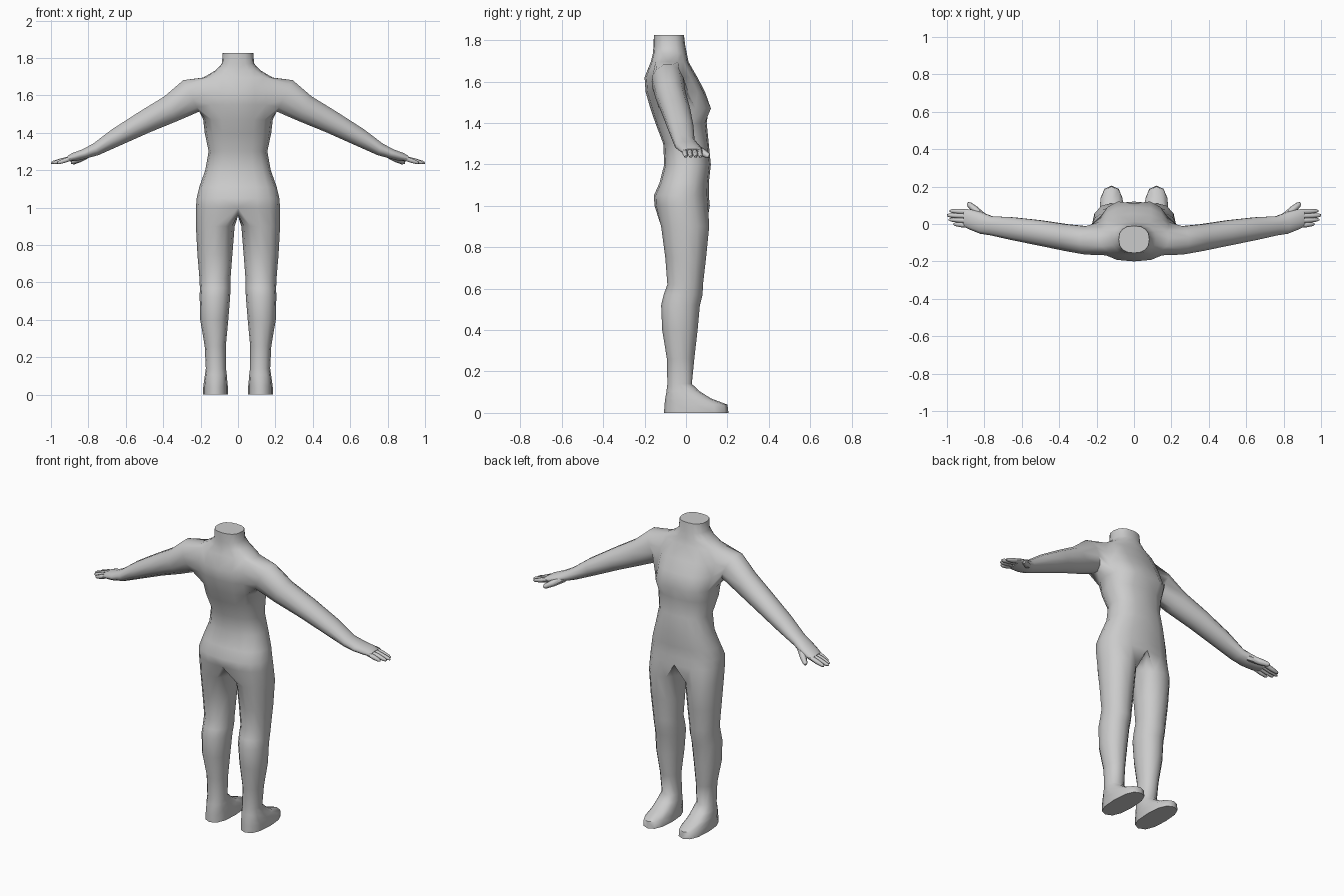
import bpy, bmesh, math
from mathutils import Vector

if "Cube" in bpy.data.objects:
    bpy.data.objects.remove(bpy.data.objects["Cube"])

grey = bpy.data.materials.new("plain_grey")
grey.diffuse_color = (0.6, 0.6, 0.6, 1)
grey.use_nodes = True
grey.node_tree.nodes["Principled BSDF"].inputs["Base Color"].default_value = grey.diffuse_color


def spow(v, p):
    return math.copysign(abs(v) ** p, v)


def skin(bm, a, b, closed=True):
    """Quads between two rows of vertices."""
    n = len(a)
    for i in range(n if closed else n - 1):
        j = (i + 1) % n
        bm.faces.new((a[i], a[j], b[j], b[i]))


def finish(bm, name, angle):
    bmesh.ops.recalc_face_normals(bm, faces=bm.faces)
    mesh = bpy.data.meshes.new(name)
    bm.to_mesh(mesh)
    bm.free()
    mesh.materials.append(grey)
    mesh.shade_smooth()
    mesh.set_sharp_from_angle(angle=math.radians(angle))
    ob = bpy.data.objects.new(name, mesh)
    bpy.context.collection.objects.link(ob)
    mirror = ob.modifiers.new("Mirror", 'MIRROR')
    mirror.merge_threshold = 0.0005
    return ob


bm = bmesh.new()

# torso: half rings from hips to neck (z, half width, back y, front y)
TORSO = [
    (1.00, .225, -.152, .115), (1.05, .221, -.155, .11), (1.11, .207, -.128, .11),
    (1.20, .175, -.105, .12), (1.30, .157, -.11, .11), (1.40, .178, -.148, .10),
    (1.47, .186, -.172, .13), (1.55, .195, -.195, .092), (1.62, .198, -.20, .055),
    (1.695, .185, -.17, .012), (1.735, .118, -.16, .004), (1.77, .086, -.157, -.003),
    (1.825, .082, -.155, -.01)]
rows = []
for z, w, yb, yf in TORSO:
    row = []
    for i in range(9):
        t = math.pi * (i / 8 - .5)
        x = 0 if i in (0, 8) else w * math.cos(t) ** .8
        y = (yb + yf) / 2 + (yf - yb) / 2 * spow(math.sin(t), .85)
        if z == 1.47 and i == 8:
            y -= .02                      # dip between the breasts
        row.append(bm.verts.new((x, y, z)))
    rows.append(row)

# leave a 3 x 3 opening at the side for the arm
LOW, HIGH, BACK, FRONT = 6, 9, 2, 5
for r in range(len(rows) - 1):
    for i in range(8):
        if not (LOW <= r < HIGH and BACK <= i < FRONT):
            bm.faces.new((rows[r][i], rows[r][i + 1], rows[r + 1][i + 1], rows[r + 1][i]))
bm.faces.new(rows[-1])                    # neck cap

# arm and palm: rings along the arm (x, y, z, radius y, radius up)
ARM = [
    (.25, -.088, 1.597, .078, .095), (.36, -.073, 1.528, .074, .075),
    (.50, -.048, 1.457, .070, .062), (.65, -.025, 1.376, .063, .049),
    (.76, -.010, 1.311, .053, .034), (.82, .006, 1.287, .060, .027),
    (.875, .024, 1.270, .056, .024), (.905, .030, 1.261, .048, .016)]
prev = ([rows[LOW][i] for i in range(BACK, FRONT)]
        + [rows[r][FRONT] for r in range(LOW, HIGH)]
        + [rows[HIGH][i] for i in range(FRONT, BACK, -1)]
        + [rows[r][BACK] for r in range(HIGH, LOW, -1)])
for x, y, z, ry, rz in ARM:
    ring = []
    for k in range(12):
        a = math.radians(225 + 30 * k)
        up = rz * math.sin(a) * 1.03
        ring.append(bm.verts.new((x + .45 * up, y + ry * math.cos(a), z + .89 * up)))
    skin(bm, prev, ring)
    prev = ring
bm.faces.new(prev)

# leg and foot: rings going down (z, inner x, outer x, back y, front y)
LEG = [
    (.90, .018, .225, -.12, .112), (.75, .030, .217, -.10, .097),
    (.62, .040, .206, -.09, .082), (.57, .040, .204, -.108, .080),
    (.52, .042, .205, -.12, .067), (.40, .052, .202, -.115, .056),
    (.26, .065, .178, -.092, .040), (.14, .064, .172, -.09, .028),
    (.105, .060, .177, -.094, .065), (.07, .057, .182, -.10, .12),
    (.04, .054, .186, -.104, .20), (.0, .054, .186, -.106, .205)]
crotch = [bm.verts.new(c) for c in ((0, .06, .972), (0, -.02, .955), (0, -.10, .965))]
prev = rows[0] + crotch
for z, xi, xo, yb, yf in LEG:
    p = .8 if z < .12 else .95
    ring = []
    for k in range(12):
        a = math.radians(-120 + 30 * k)
        ring.append(bm.verts.new(((xi + xo) / 2 + (xo - xi) / 2 * spow(math.cos(a), p),
                                  (yb + yf) / 2 + (yf - yb) / 2 * spow(math.sin(a), p), z)))
    skin(bm, prev, ring)
    prev = ring
bm.faces.new(prev)                        # sole
finish(bm, "body", 55)


# fingers and thumb: tapered six-sided tubes
def digit(name, start, end, r):
    b = bmesh.new()
    s, e = Vector(start), Vector(end)
    d = (e - s).normalized()
    side = d.cross(Vector((0, 0, 1))).normalized()
    up = side.cross(d)
    last = None
    for f, k in ((0, 1), (.55, 1), (.9, .75), (1, .35)):
        ring = []
        for n in range(6):
            a = n * math.pi / 3
            ring.append(b.verts.new(s.lerp(e, f) + r * k * (side * math.cos(a) + up * math.sin(a))))
        if last:
            skin(b, last, ring)
        else:
            b.faces.new(ring)
        last = ring
    b.faces.new(last)
    finish(b, name, 60)


for n, (y0, y1, tip) in enumerate(((-.008, .000, .965), (.017, .024, .99),
                                   (.042, .047, 1.0), (.065, .070, .985))):
    digit(f"finger_{n + 1}", (.88, y0, 1.267), (tip, y1, 1.238), .0135)
digit("thumb", (.80, .035, 1.285), (.89, .112, 1.238), .019)
